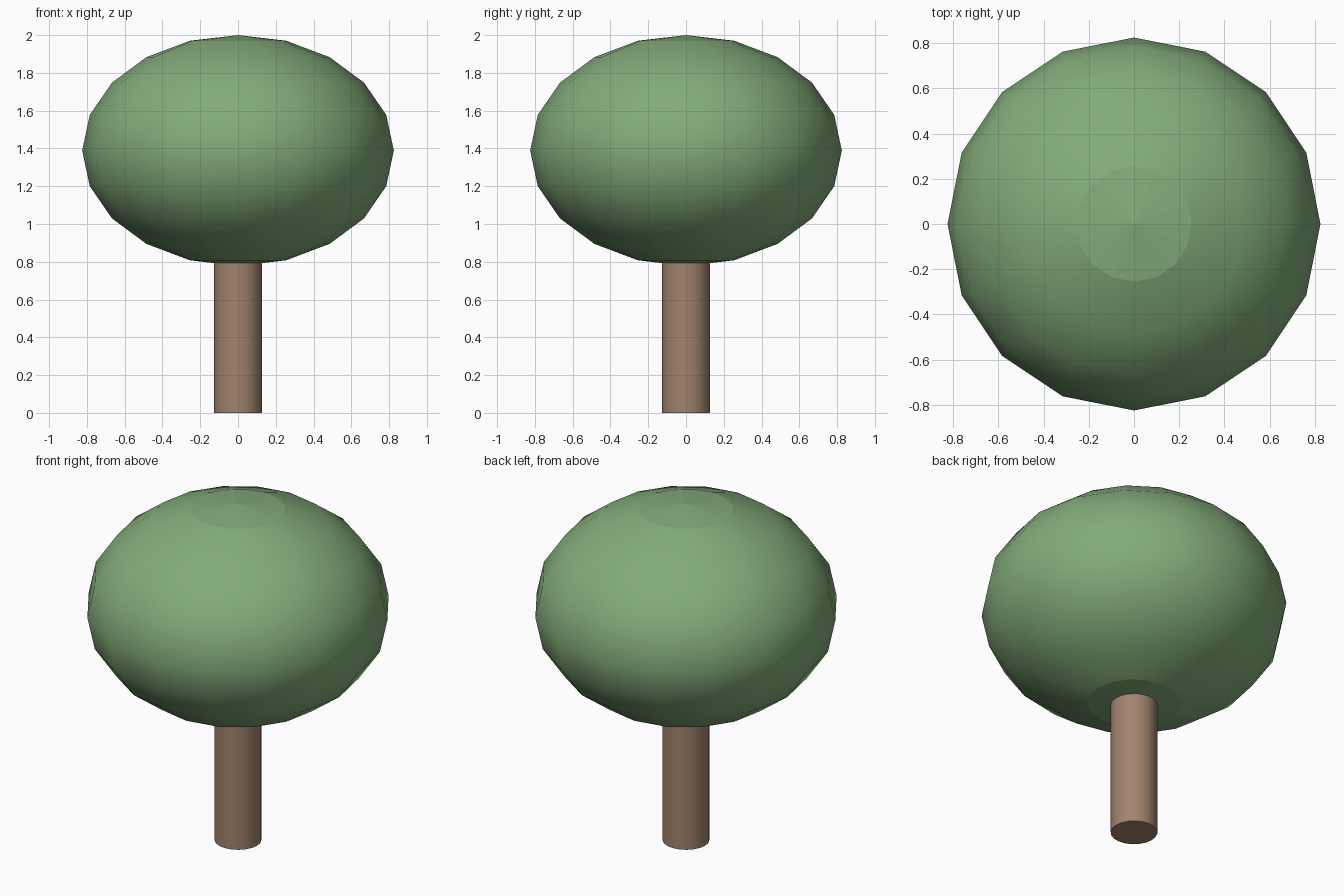
import bpy
import math

cube = bpy.data.objects.get("Cube")
if cube:
    bpy.data.objects.remove(cube, do_unlink=True)


def make_material(name, rgb):
    mat = bpy.data.materials.new(name)
    mat.use_nodes = True
    mat.diffuse_color = (*rgb, 1)
    mat.node_tree.nodes["Principled BSDF"].inputs["Base Color"].default_value = (*rgb, 1)
    return mat


leaf_green = make_material("leaf green", (0.225, 0.41, 0.195))
bark_brown = make_material("bark brown", (0.36, 0.23, 0.155))

# Trunk: a smooth round post that runs a little way into the crown
TRUNK_TOP = 0.95
bpy.ops.mesh.primitive_cylinder_add(vertices=20, radius=0.126, depth=TRUNK_TOP,
                                    location=(0, 0, TRUNK_TOP / 2))
trunk = bpy.context.object
trunk.name = "trunk"
trunk.data.materials.append(bark_brown)
bpy.ops.object.shade_smooth_by_angle(angle=math.radians(40))

# Crown: a flattened low-poly ball
RADIUS, HALF_HEIGHT = 0.825, 0.611
bpy.ops.mesh.primitive_uv_sphere_add(segments=16, ring_count=10, radius=1,
                                     location=(0, 0, 2 - HALF_HEIGHT))
crown = bpy.context.object
crown.name = "crown"
crown.scale = (RADIUS, RADIUS, HALF_HEIGHT)
bpy.ops.object.transform_apply(location=False, rotation=False, scale=True)
crown.data.materials.append(leaf_green)

# Smooth sides, with the triangle fans at both poles left flat
for face in crown.data.polygons:
    face.use_smooth = len(face.vertices) == 4
